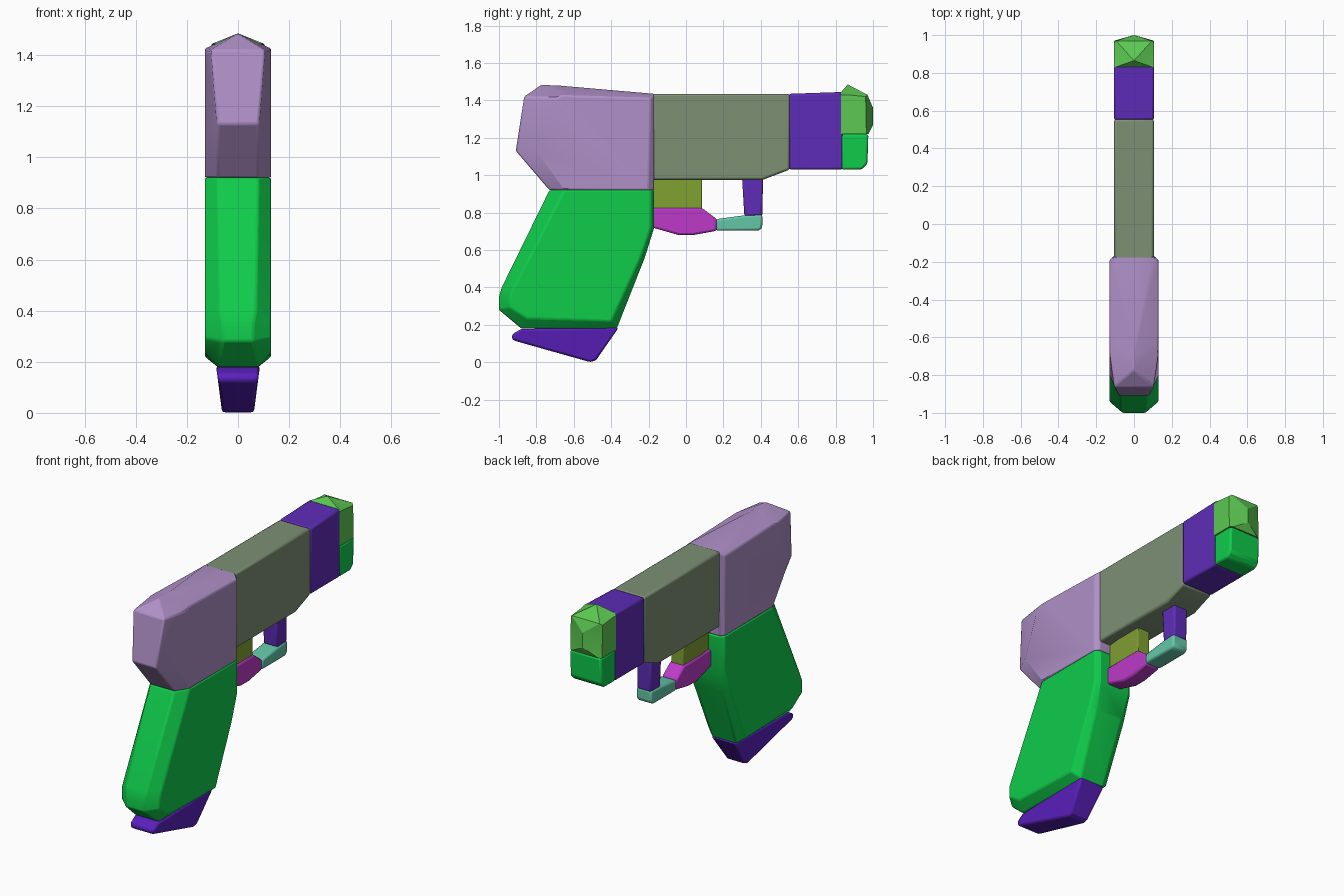
import bpy
import bmesh
import math

cube = bpy.data.objects.get("Cube")
if cube:
    bpy.data.objects.remove(cube, do_unlink=True)


def material(name, rgb):
    """Flat material from 0-255 display values."""
    lin = [((c / 255 + 0.055) / 1.055) ** 2.4 for c in rgb]
    mat = bpy.data.materials.new(name)
    mat.use_nodes = True
    mat.diffuse_color = (*lin, 1)
    mat.node_tree.nodes["Principled BSDF"].inputs["Base Color"].default_value = (*lin, 1)
    return mat


green = material("grip green", (15, 204, 75))
lime = material("light green", (92, 200, 82))
lilac = material("lilac", (176, 144, 200))
sage = material("sage", (124, 144, 116))
violet = material("violet", (94, 44, 184))
indigo = material("deep violet", (90, 32, 190))
olive = material("olive", (128, 160, 50))
magenta = material("magenta", (188, 58, 200))
teal = material("teal", (100, 198, 168))


def finish(name, bm, mat, bevel):
    bmesh.ops.remove_doubles(bm, verts=bm.verts, dist=0.0005)
    bmesh.ops.recalc_face_normals(bm, faces=bm.faces)
    mesh = bpy.data.meshes.new(name)
    bm.to_mesh(mesh)
    bm.free()
    mesh.materials.append(mat)
    obj = bpy.data.objects.new(name, mesh)
    bpy.context.collection.objects.link(obj)
    bpy.ops.object.select_all(action='DESELECT')
    obj.select_set(True)
    bpy.context.view_layer.objects.active = obj
    bpy.ops.object.shade_smooth_by_angle(angle=math.radians(30))
    if bevel:
        mod = obj.modifiers.new("soft edges", 'BEVEL')
        mod.width = bevel
        mod.segments = 2
        mod.limit_method = 'ANGLE'
        mod.angle_limit = math.radians(35)
    return obj


def prism(name, mat, profile, half, bevel=0.012):
    """Side profile (y, z) spread to +-half(y, z) in x."""
    bm = bmesh.new()
    sides = [[bm.verts.new((s * half(y, z), y, z)) for y, z in profile] for s in (-1, 1)]
    for side in sides:
        bm.faces.new(side)
    a, b = sides
    for i in range(len(a)):
        bm.faces.new((a[i - 1], a[i], b[i], b[i - 1]))
    return finish(name, bm, mat, bevel)


def faceted(name, mat, rim, side, width, bevel=0.008):
    """Rim outline (y, z, half width) sloping out to flat side panels at +-width."""
    bm = bmesh.new()
    rims, panels = [], []
    for s in (-1, 1):
        rims.append([bm.verts.new((s * h, y, z)) for y, z, h in rim])
        panels.append([bm.verts.new((s * width, y, z)) for y, z in side])
    for r, p in zip(rims, panels):
        bm.faces.new(p)
        for i in range(len(r)):
            bm.faces.new((r[i - 1], r[i], p[i], p[i - 1]))
    a, b = rims
    for i in range(len(a)):
        bm.faces.new((a[i - 1], a[i], b[i], b[i - 1]))
    return finish(name, bm, mat, bevel)


def const(value):
    return lambda y, z: value


# Grip with chamfered back and bottom
faceted("grip", green,
        [(-0.73, 0.92, 0.08), (-0.985, 0.4, 0.07), (-1.0, 0.35, 0.06), (-1.0, 0.28, 0.06),
         (-0.88, 0.18, 0.08), (-0.37, 0.18, 0.08), (-0.22, 0.56, 0.09),
         (-0.17, 0.72, 0.1), (-0.17, 0.92, 0.1)],
        [(-0.65, 0.92), (-0.92, 0.4), (-0.94, 0.36), (-0.94, 0.29),
         (-0.85, 0.235), (-0.4, 0.22), (-0.245, 0.56), (-0.19, 0.72), (-0.19, 0.92)], 0.13)

# Tapered foot under the grip
prism("grip_foot", indigo,
      [(-0.93, 0.12), (-0.93, 0.15), (-0.88, 0.178), (-0.36, 0.185),
       (-0.48, 0.012), (-0.51, 0.0), (-0.9, 0.11)],
      lambda y, z: 0.062 + 0.13 * z)

# Rear housing with a ridged top
faceted("rear_housing", lilac,
        [(-0.73, 0.92, 0.08), (-0.91, 1.13, 0.08), (-0.865, 1.42, 0.105), (-0.77, 1.485, 0),
         (-0.69, 1.48, 0), (-0.17, 1.435, 0.1), (-0.17, 0.92, 0.11)],
        [(-0.65, 0.92), (-0.8, 1.13), (-0.69, 1.41), (-0.66, 1.425),
         (-0.62, 1.425), (-0.19, 1.41), (-0.2, 0.92)], 0.13)

# Long body and the collar in front of it
prism("body", sage,
      [(-0.2, 0.975), (-0.2, 1.435), (0.555, 1.435), (0.555, 1.03), (0.41, 0.975)],
      const(0.105))
prism("collar", violet,
      [(0.55, 1.03), (0.55, 1.435), (0.84, 1.445), (0.84, 1.03)], const(0.106))

# Faceted front cap, upper and lower
faceted("front_cap_upper", lime,
        [(0.83, 1.22, 0.1), (0.83, 1.445, 0.1), (0.865, 1.485, 0), (0.97, 1.43, 0.095),
         (1.0, 1.36, 0), (1.0, 1.27, 0), (0.975, 1.22, 0.09)],
        [(0.83, 1.22), (0.83, 1.43), (0.865, 1.43), (0.96, 1.42),
         (0.962, 1.36), (0.963, 1.27), (0.965, 1.22)], 0.107, 0)
prism("front_cap_lower", green,
      [(0.83, 1.22), (0.975, 1.22), (0.97, 1.06), (0.94, 1.03), (0.83, 1.03)], const(0.106))

# Trigger block and the guard around it
prism("trigger_block", olive,
      [(-0.18, 0.81), (-0.18, 0.985), (-0.09, 0.985), (0.085, 0.985), (0.085, 0.81), (-0.09, 0.81)],
      lambda y, z: 0.033 if y < -0.1 else 0.042, 0.005)
prism("guard_rear", magenta,
      [(-0.18, 0.72), (-0.18, 0.825), (0.085, 0.825), (0.165, 0.765),
       (0.165, 0.703), (0.04, 0.68), (-0.04, 0.68)], const(0.05))
prism("guard_front", teal,
      [(0.16, 0.703), (0.16, 0.765), (0.31, 0.785), (0.408, 0.79),
       (0.408, 0.72), (0.39, 0.703)], const(0.052))
prism("guard_post", violet,
      [(0.3, 0.985), (0.412, 0.985), (0.408, 0.78), (0.312, 0.78)], const(0.048))
